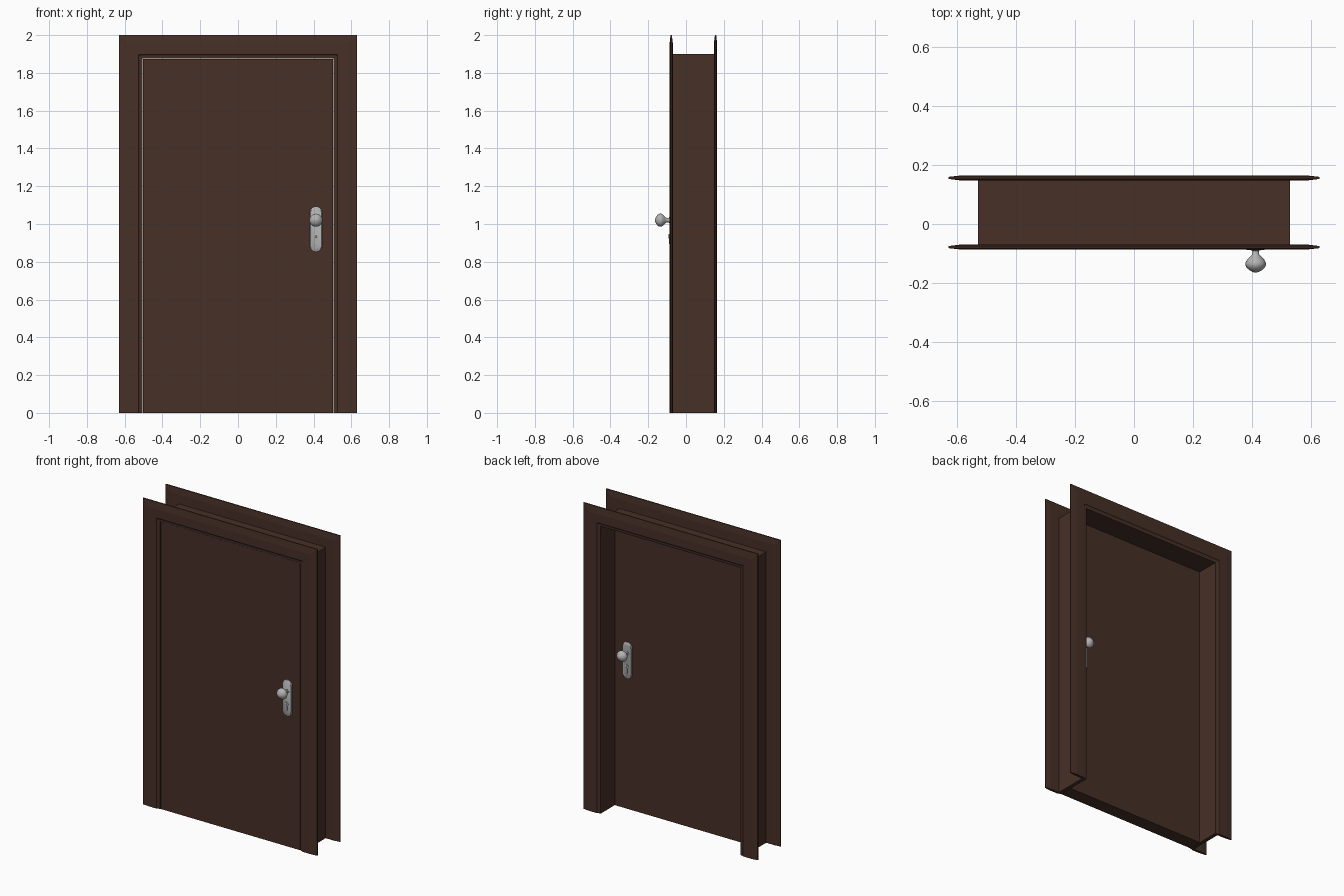
import bpy, bmesh, math

if "Cube" in bpy.data.objects:
    bpy.data.objects.remove(bpy.data.objects["Cube"])


def material(name, rgb):
    m = bpy.data.materials.new(name)
    m.diffuse_color = (*rgb, 1)
    m.use_nodes = True
    m.node_tree.nodes["Principled BSDF"].inputs["Base Color"].default_value = m.diffuse_color
    return m


WOOD = material("dark brown wood", (0.062, 0.029, 0.020))
METAL = material("brushed grey metal", (0.45, 0.45, 0.45))
DARK = material("keyhole dark", (0.03, 0.03, 0.03))


def finish(bm, name, mat, smooth=False):
    bmesh.ops.recalc_face_normals(bm, faces=bm.faces)
    me = bpy.data.meshes.new(name)
    bm.to_mesh(me)
    bm.free()
    me.materials.append(mat)
    ob = bpy.data.objects.new(name, me)
    bpy.context.collection.objects.link(ob)
    if smooth:
        bpy.ops.object.select_all(action='DESELECT')
        ob.select_set(True)
        bpy.context.view_layer.objects.active = ob
        bpy.ops.object.shade_smooth_by_angle(angle=math.radians(40))
    return ob


def portal(name, profile):
    """Sweep a (half width, y) profile up one leg, across the head, down the other."""
    bm = bmesh.new()
    rings = []
    for sx, top in ((-1, 0), (-1, 1), (1, 1), (1, 0)):
        rings.append([bm.verts.new((sx * d, y, top * (d + 1.37))) for d, y in profile])
    n = len(profile)
    for a, b in zip(rings, rings[1:]):
        for i in range(n):
            j = (i + 1) % n
            bm.faces.new((a[i], a[j], b[j], b[i]))
    bm.faces.new(rings[0])
    bm.faces.new(rings[-1])
    finish(bm, name, WOOD)


def box(name, x, y, z, mat):
    bm = bmesh.new()
    bmesh.ops.create_cube(bm, size=1)
    for v in bm.verts:
        v.co = [r[0] if c < 0 else r[1] for c, r in zip(v.co, (x, y, z))]
    return finish(bm, name, mat)


def slab(name, outline, y_wall, y_out, inset, mat):
    """Flat plate in xz with a bevelled outer rim."""
    bm = bmesh.new()
    cx = sum(p[0] for p in outline) / len(outline)
    cz = sum(p[1] for p in outline) / len(outline)
    y_mid = y_wall + (y_out - y_wall) * 0.6
    rings = []
    for y, s in ((y_wall, 0), (y_mid, 0), (y_out, inset)):
        ring = []
        for x, z in outline:
            d = math.hypot(x - cx, z - cz)
            k = 1 - s / d
            ring.append(bm.verts.new((cx + (x - cx) * k, y, cz + (z - cz) * k)))
        rings.append(ring)
    n = len(outline)
    for a, b in zip(rings, rings[1:]):
        for i in range(n):
            j = (i + 1) % n
            bm.faces.new((a[i], a[j], b[j], b[i]))
    bm.faces.new(rings[0])
    bm.faces.new(rings[-1])
    finish(bm, name, mat, True)


def rounded_rect(x0, x1, z0, z1, r, steps=5):
    pts = []
    for cx, cz, a0 in ((x1 - r, z1 - r, 0), (x0 + r, z1 - r, 90),
                       (x0 + r, z0 + r, 180), (x1 - r, z0 + r, 270)):
        for i in range(steps + 1):
            a = math.radians(a0 + 90 * i / steps)
            pts.append((cx + r * math.cos(a), cz + r * math.sin(a)))
    return pts


def lathe(name, profile, x, z, y_wall, side, seg=24):
    """Turn a (distance from door, radius) profile about the y axis."""
    bm = bmesh.new()
    rings = []
    for t, r in profile:
        rings.append([bm.verts.new((x + r * math.cos(2 * math.pi * i / seg), y_wall + side * t,
                                    z + r * math.sin(2 * math.pi * i / seg))) for i in range(seg)])
    for a, b in zip(rings, rings[1:]):
        for i in range(seg):
            j = (i + 1) % seg
            bm.faces.new((a[i], a[j], b[j], b[i]))
    bm.faces.new(rings[0])
    bm.faces.new(rings[-1])
    finish(bm, name, METAL, True)


# Jamb lining and the two casings with tapered outer edges and stepped inner lip
portal("jamb", [(0.53, -0.075), (0.53, 0.155), (0.506, 0.155), (0.506, -0.075)])
casing = [(0.63, 0.005), (0.63, 0.012), (0.585, 0.017), (0.528, 0.017),
          (0.522, 0.012), (0.506, 0.010), (0.506, 0.0), (0.59, 0.0)]
portal("front_casing", [(d, -0.070 - t) for d, t in casing])
portal("back_casing", [(d, 0.148 + t) for d, t in casing])

# Door leaf
FRONT, BACK = -0.077, 0.012
box("door_leaf", (-0.503, 0.503), (FRONT, BACK), (0, 1.874), WOOD)

# Handle set on both faces: plate, knob, key cylinder and slot
knob = [(0.0, 0.016), (0.012, 0.016), (0.014, 0.011), (0.026, 0.012), (0.034, 0.019),
        (0.044, 0.029), (0.054, 0.0345), (0.063, 0.0345), (0.072, 0.030),
        (0.080, 0.021), (0.086, 0.010), (0.088, 0.002)]
X = 0.413
for face, wall, s in (("front", FRONT, -1), ("back", BACK, 1)):
    slab(face + "_plate", rounded_rect(X - 0.032, X + 0.032, 0.855, 1.09, 0.028),
         wall, wall + s * 0.011, 0.006, METAL)
    lathe(face + "_knob", knob, X, 1.02, wall, s)
    lathe(face + "_key_cylinder", [(0, 0.012), (0.014, 0.012), (0.015, 0.010)], X, 0.935, wall, s)
    box(face + "_key_slot", (X - 0.002, X + 0.002), sorted((wall, wall + s * 0.0155)),
        (0.927, 0.943), DARK)
    box(face + "_cylinder_foot", (X - 0.006, X + 0.006), sorted((wall, wall + s * 0.014)),
        (0.895, 0.928), METAL)
